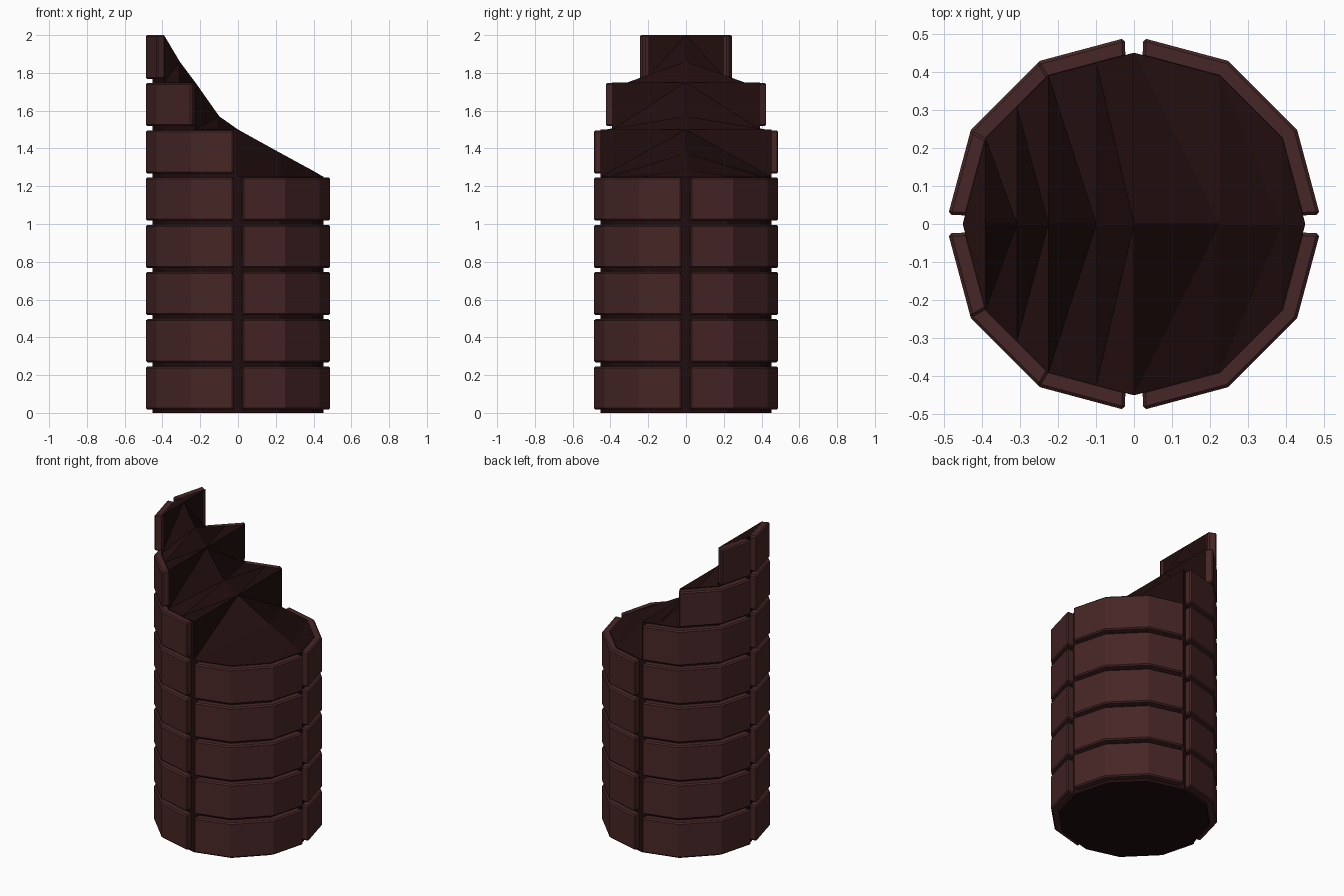
import bpy, bmesh, math

if "Cube" in bpy.data.objects:
    bpy.data.objects.remove(bpy.data.objects["Cube"])

R_OUT, R_CORE, ROW = 0.497, 0.452, 0.25


def material(name, rgb):
    m = bpy.data.materials.new(name)
    m.diffuse_color = (*rgb, 1)
    m.use_nodes = True
    m.node_tree.nodes["Principled BSDF"].inputs["Base Color"].default_value = m.diffuse_color
    return m


BRICK = material("dull red brick", (0.062, 0.019, 0.019))
MORTAR = material("dark mortar", (0.0150, 0.0041, 0.0043))


def rim(r, s):
    """Point on a 12-sided ring; s counts sides, fractions lie on the chord."""
    i = math.floor(s)
    t = s - i
    a, b = math.radians(30 * i), math.radians(30 * (i + 1))
    return (r * (math.cos(a) * (1 - t) + math.cos(b) * t),
            r * (math.sin(a) * (1 - t) + math.sin(b) * t))


def finish(bm, name, mat):
    bmesh.ops.remove_doubles(bm, verts=bm.verts, dist=1e-5)
    bmesh.ops.recalc_face_normals(bm, faces=bm.faces)
    me = bpy.data.meshes.new(name)
    bm.to_mesh(me)
    bm.free()
    me.materials.append(mat)
    ob = bpy.data.objects.new(name, me)
    bpy.context.collection.objects.link(ob)
    return ob


# Mortar core: stepped rim with a rubble ridge sloping down the middle
# (rim position in sides from +x, rim height, ridge height)
rows = [(6, 2, 2), (5, 2, 2), (5, 1.75, 2), (4.5, 1.75, 1.86), (4, 1.75, 1.75),
        (4, 1.5, 1.75), (3.44, 1.5, 1.57), (3, 1.5, 1.5), (3, 1.25, 1.5),
        (2, 1.25, 1.375), (1, 1.25, 1.285), (0, 1.25, 1.25)]
bm = bmesh.new()


def face(*pts):
    keep = [p for i, p in enumerate(pts) if p not in pts[:i]]
    if len(keep) > 2:
        bm.faces.new([bm.verts.new(p) for p in keep])


for (s0, z0, m0), (s1, z1, m1) in zip(rows, rows[1:]):
    for side in (1, -1):
        (xa, ya), (xb, yb) = rim(R_CORE, s0), rim(R_CORE, s1)
        ya, yb = round(ya, 6) * side, round(yb, 6) * side
        a, b = (xa, ya, z0), (xb, yb, z1)
        ca, cb = (xa, 0.0, m0), (xb, 0.0, m1)
        # rubble top: triangles keep the creases clean
        face(a, b, cb)
        face(a, cb, ca)
        # outer wall and floor
        if s0 != s1:
            face(a, b, (xb, yb, 0.0), (xa, ya, 0.0))
            face((xa, ya, 0.0), (xb, yb, 0.0), (xb, 0.0, 0.0), (xa, 0.0, 0.0))
finish(bm, "mortar_core", MORTAR)


# Curved bricks, three flat sides long unless broken off
def brick(name, s0, s1, z0, z1):
    steps = [s0] + [i for i in range(1, 12) if s0 < i < s1] + [s1]
    b = bmesh.new()
    outline = [rim(R_OUT, s) for s in steps] + [rim(R_CORE - 0.007, s) for s in reversed(steps)]
    f = b.faces.new([b.verts.new((x, y, z0)) for x, y in outline])
    up = bmesh.ops.extrude_face_region(b, geom=[f])["geom"]
    for v in up:
        if isinstance(v, bmesh.types.BMVert):
            v.co.z = z1
    ob = finish(b, name, BRICK)
    bev = ob.modifiers.new("worn_edges", "BEVEL")
    bev.width, bev.segments = 0.008, 1
    bev.limit_method, bev.angle_limit = "ANGLE", math.radians(45)


GAP = 0.1
for row in range(8):
    for q in range(4):
        start, end = 3 * q + GAP, 3 * q + 3 - GAP
        if row >= 5:
            if q in (0, 3):
                continue                       # collapsed half
            missing = row - 5                  # sides broken off this row
            if q == 1 and missing:
                start = 3 + missing
            if q == 2 and missing:
                end = 9 - missing
        top = 2.0 if row == 7 else ROW * row + 0.246
        brick(f"brick_row{row + 1}_{q + 1}", start, end, ROW * row + 0.018, top)
